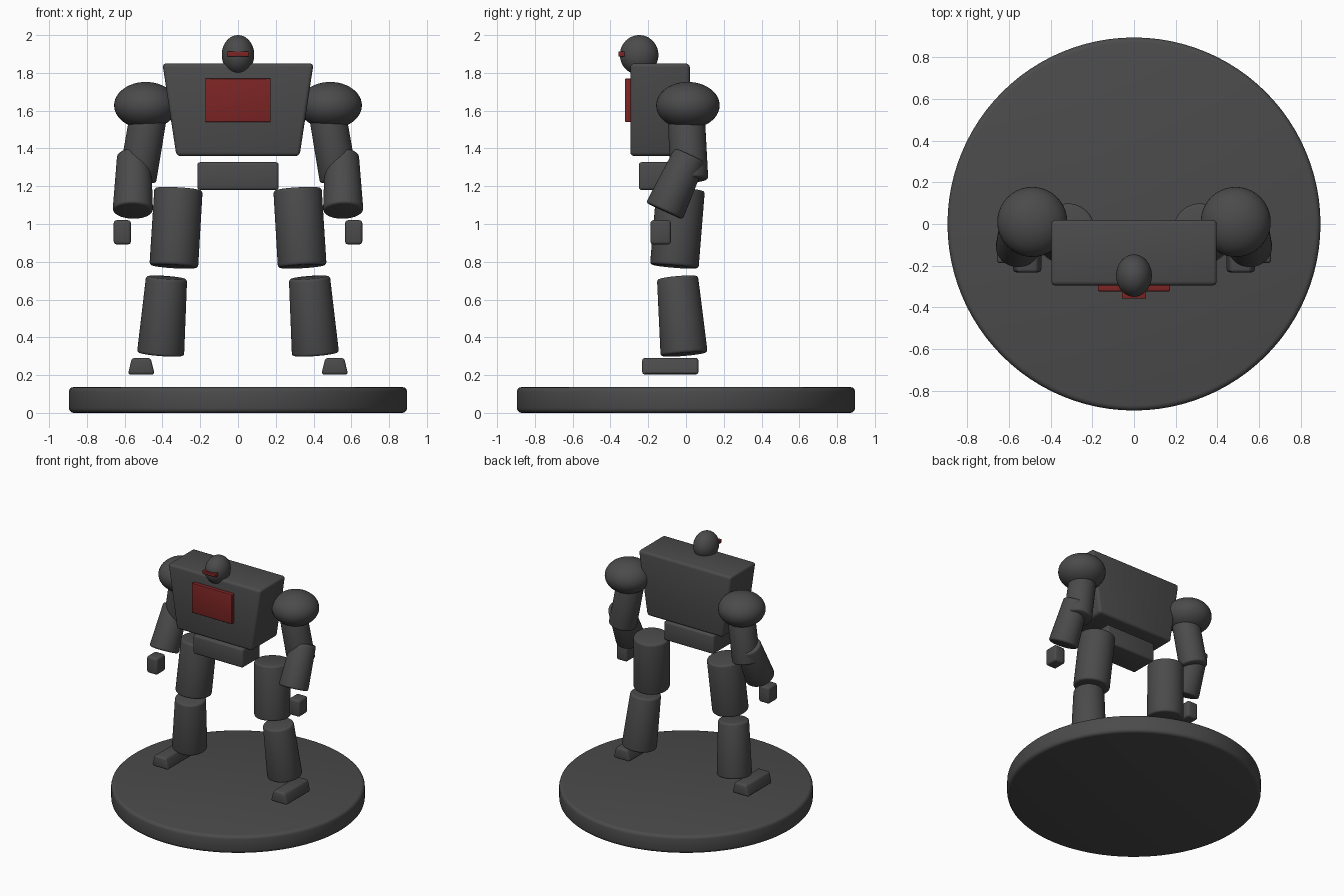
import bpy, bmesh, math
from mathutils import Vector, Matrix

if "Cube" in bpy.data.objects:
    bpy.data.objects.remove(bpy.data.objects["Cube"])


def material(name, rgb):
    m = bpy.data.materials.new(name)
    m.diffuse_color = (*rgb, 1.0)
    m.use_nodes = True
    m.node_tree.nodes["Principled BSDF"].inputs["Base Color"].default_value = m.diffuse_color
    return m


GREY = material("dark_grey", (0.07, 0.07, 0.07))
RED = material("dark_red", (0.205, 0.018, 0.018))


def finish(name, bm, mat, bevel=0.0, segments=3):
    """Round the hard edges, then store the mesh as a smooth-shaded object."""
    if bevel:
        hard = [e for e in bm.edges if e.calc_face_angle(0) > math.radians(40)]
        bmesh.ops.bevel(bm, geom=hard, offset=bevel, segments=segments,
                        profile=0.5, affect='EDGES', clamp_overlap=True)
    bmesh.ops.recalc_face_normals(bm, faces=bm.faces)
    mesh = bpy.data.meshes.new(name)
    bm.to_mesh(mesh)
    bm.free()
    mesh.materials.append(mat)
    ob = bpy.data.objects.new(name, mesh)
    bpy.context.collection.objects.link(ob)
    bpy.ops.object.select_all(action='DESELECT')
    ob.select_set(True)
    bpy.context.view_layer.objects.active = ob
    bpy.ops.object.shade_smooth_by_angle(angle=math.radians(35))
    return ob


def block(name, lo, hi, mat=GREY, bevel=0.015, top=1.0, bottom=1.0):
    """Box between two corners; top and bottom scale its width."""
    lo, hi = Vector(lo), Vector(hi)
    size, mid = hi - lo, (lo + hi) / 2
    bm = bmesh.new()
    bmesh.ops.create_cube(bm, size=1)
    for v in bm.verts:
        k = top if v.co.z > 0 else bottom
        v.co = Vector((v.co.x * size.x * k, v.co.y * size.y, v.co.z * size.z)) + mid
    return finish(name, bm, mat, bevel)


def limb(name, a, b, ra, rb, bevel=0.015, sides=48):
    """Tapered cylinder from upper point a to lower point b."""
    a, b = Vector(a), Vector(b)
    axis = a - b
    place = Matrix.Translation((a + b) / 2) @ axis.to_track_quat('Z', 'Y').to_matrix().to_4x4()
    bm = bmesh.new()
    bmesh.ops.create_cone(bm, cap_ends=True, segments=sides, radius1=rb,
                          radius2=ra, depth=axis.length, matrix=place)
    return finish(name, bm, GREY, bevel)


def ball(name, centre, radii):
    bm = bmesh.new()
    place = Matrix.Translation(centre) @ Matrix.Diagonal((*radii, 1))
    bmesh.ops.create_uvsphere(bm, u_segments=40, v_segments=24, radius=1, matrix=place)
    return finish(name, bm, GREY)


# Round display base
limb("base", (0, 0, 0.137), (0, 0, 0), 0.895, 0.895, bevel=0.025, sides=96)

# Body and head
block("torso", (-0.40, -0.295, 1.36), (0.40, 0.02, 1.85), bevel=0.02, bottom=0.815)
block("pelvis", (-0.215, -0.25, 1.18), (0.215, -0.03, 1.327))
block("chest_plate", (-0.173, -0.323, 1.54), (0.173, -0.285, 1.77), RED, bevel=0.005)
ball("head", (0, -0.248, 1.895), (0.086, 0.102, 0.105))
block("visor", (-0.058, -0.358, 1.887), (0.058, -0.325, 1.913), RED, bevel=0.003)

# Arms and legs on both sides
for side, s in (("left", 1), ("right", -1)):
    ball(f"{side}_shoulder", (s * 0.488, 0.01, 1.628), (0.168, 0.168, 0.124))
    limb(f"{side}_upper_arm", (s * 0.47, 0.0, 1.60), (s * 0.533, 0.018, 1.232), 0.098, 0.1)
    limb(f"{side}_forearm", (s * 0.55, 0.022, 1.365), (s * 0.557, -0.115, 1.068), 0.09, 0.107)
    hx = sorted((s * 0.567, s * 0.658))
    block(f"{side}_hand", (hx[0], -0.188, 0.892), (hx[1], -0.08, 1.02))
    limb(f"{side}_thigh", (s * 0.315, -0.028, 1.185), (s * 0.34, -0.062, 0.775), 0.128, 0.129)
    limb(f"{side}_shin", (s * 0.378, -0.045, 0.717), (s * 0.41, -0.01, 0.31), 0.109, 0.125)
    fx = sorted((s * 0.441, s * 0.583))
    block(f"{side}_foot", (fx[0], -0.232, 0.203), (fx[1], 0.066, 0.291), top=0.7)
